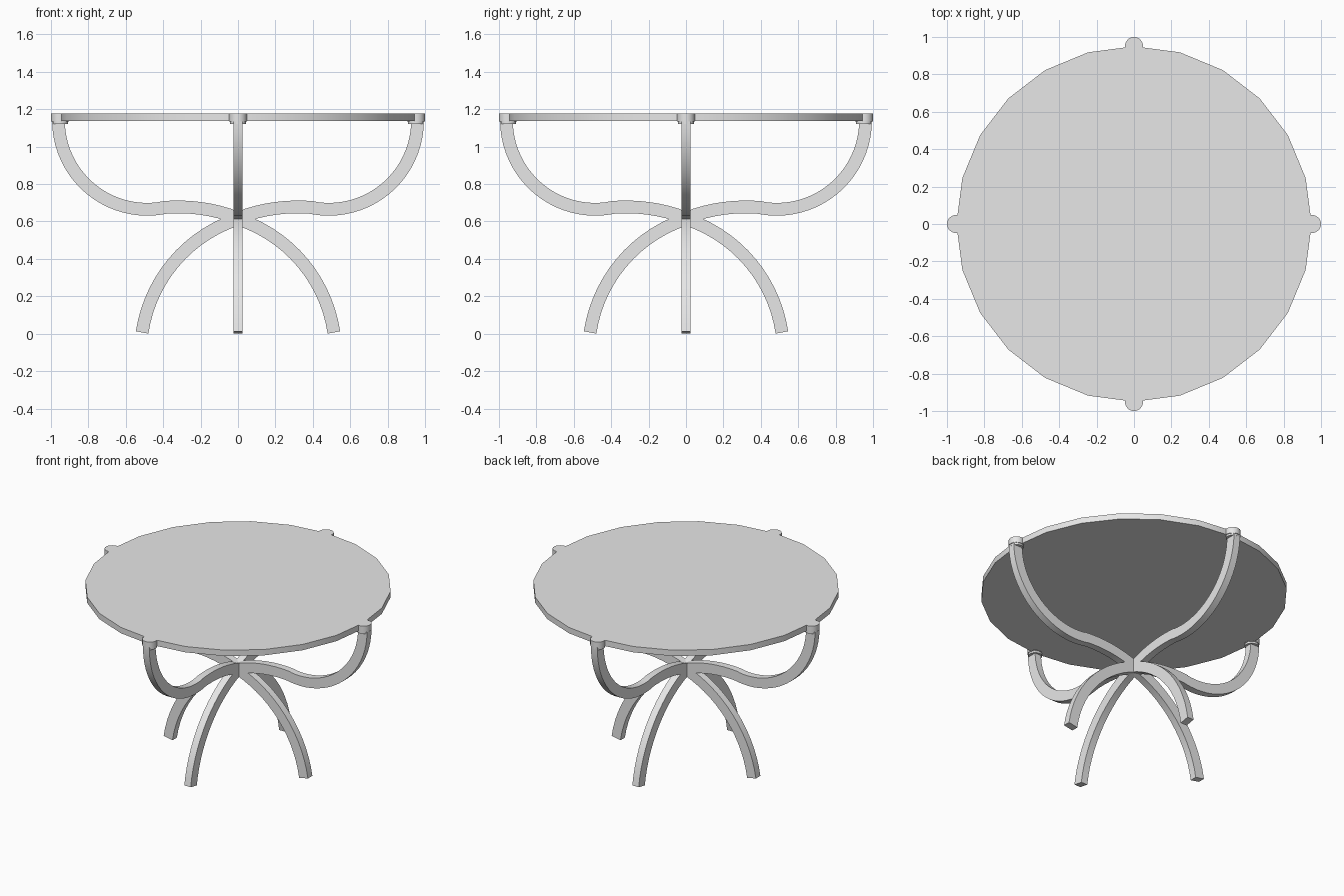
import bpy, bmesh
from math import sin, cos, pi, radians
from mathutils import Vector, Matrix

cube = bpy.data.objects.get("Cube")
if cube:
    bpy.data.objects.remove(cube, do_unlink=True)

# One plain grey for the whole table
GREY = (0.8, 0.8, 0.8, 1)
grey = bpy.data.materials.new("light grey")
grey.use_nodes = True
grey.diffuse_color = GREY
for node in grey.node_tree.nodes:
    if node.type == 'BSDF_PRINCIPLED':
        node.inputs["Base Color"].default_value = GREY


def finish(name, bm, angle=30):
    bmesh.ops.recalc_face_normals(bm, faces=bm.faces)
    mesh = bpy.data.meshes.new(name)
    bm.to_mesh(mesh)
    bm.free()
    mesh.materials.append(grey)
    obj = bpy.data.objects.new(name, mesh)
    bpy.context.collection.objects.link(obj)
    bpy.ops.object.select_all(action='DESELECT')
    obj.select_set(True)
    bpy.context.view_layer.objects.active = obj
    bpy.ops.object.shade_smooth_by_angle(angle=radians(angle))
    return obj


def add_disc(bm, sides, radius, low, high, center=(0, 0)):
    place = Matrix.Translation((center[0], center[1], (low + high) / 2))
    bmesh.ops.create_cone(bm, cap_ends=True, segments=sides, radius1=radius,
                          radius2=radius, depth=high - low, matrix=place)


def arc(cx, cz, radius, start, end, steps):
    angles = [radians(start + (end - start) * i / steps) for i in range(steps + 1)]
    return [Vector((cx + radius * cos(a), 0, cz + radius * sin(a))) for a in angles]


def sweep_bar(bm, path, depth, width, turn):
    """Sweep a rectangular section along a path in the XZ plane."""
    rings = []
    for i, p in enumerate(path):
        t = (path[min(i + 1, len(path) - 1)] - path[max(i - 1, 0)]).normalized()
        n = Vector((-t.z, 0, t.x)) * depth / 2
        side = Vector((0, width / 2, 0))
        corners = (p + n + side, p + n - side, p - n - side, p - n + side)
        rings.append([bm.verts.new(turn @ c) for c in corners])
    for a, b in zip(rings, rings[1:]):
        for k in range(4):
            m = (k + 1) % 4
            bm.faces.new((a[k], a[m], b[m], b[k]))
    bm.faces.new(rings[0])
    bm.faces.new(rings[-1])


# Faceted round top
bm = bmesh.new()
add_disc(bm, 24, 0.95, 1.137, 1.177)
finish("table_top", bm)

# Lower leg arc, hump past the crossing, then the rising arm
path = arc(-0.234, -0.105, 0.755, 8.5, 71, 14)
path += arc(-0.32, -0.212, 0.89, 69, 96, 8)[1:]
path += arc(-0.485, 1.14, 0.475, 280, 180, 20)

for i, side in enumerate(("left", "back", "right", "front")):
    angle = i * pi / 2
    # Each bar runs from a foot through the crossing to the opposite rim
    bm = bmesh.new()
    sweep_bar(bm, path, 0.068, 0.048, Matrix.Rotation(angle, 3, 'Z'))
    finish(side + "_leg", bm)

    # Rim socket with a slightly narrower lower lip
    spot = (0.952 * cos(angle), 0.952 * sin(angle))
    bm = bmesh.new()
    add_disc(bm, 24, 0.048, 1.135, 1.177, spot)
    add_disc(bm, 24, 0.043, 1.122, 1.135, spot)
    finish(side + "_rim_socket", bm)
